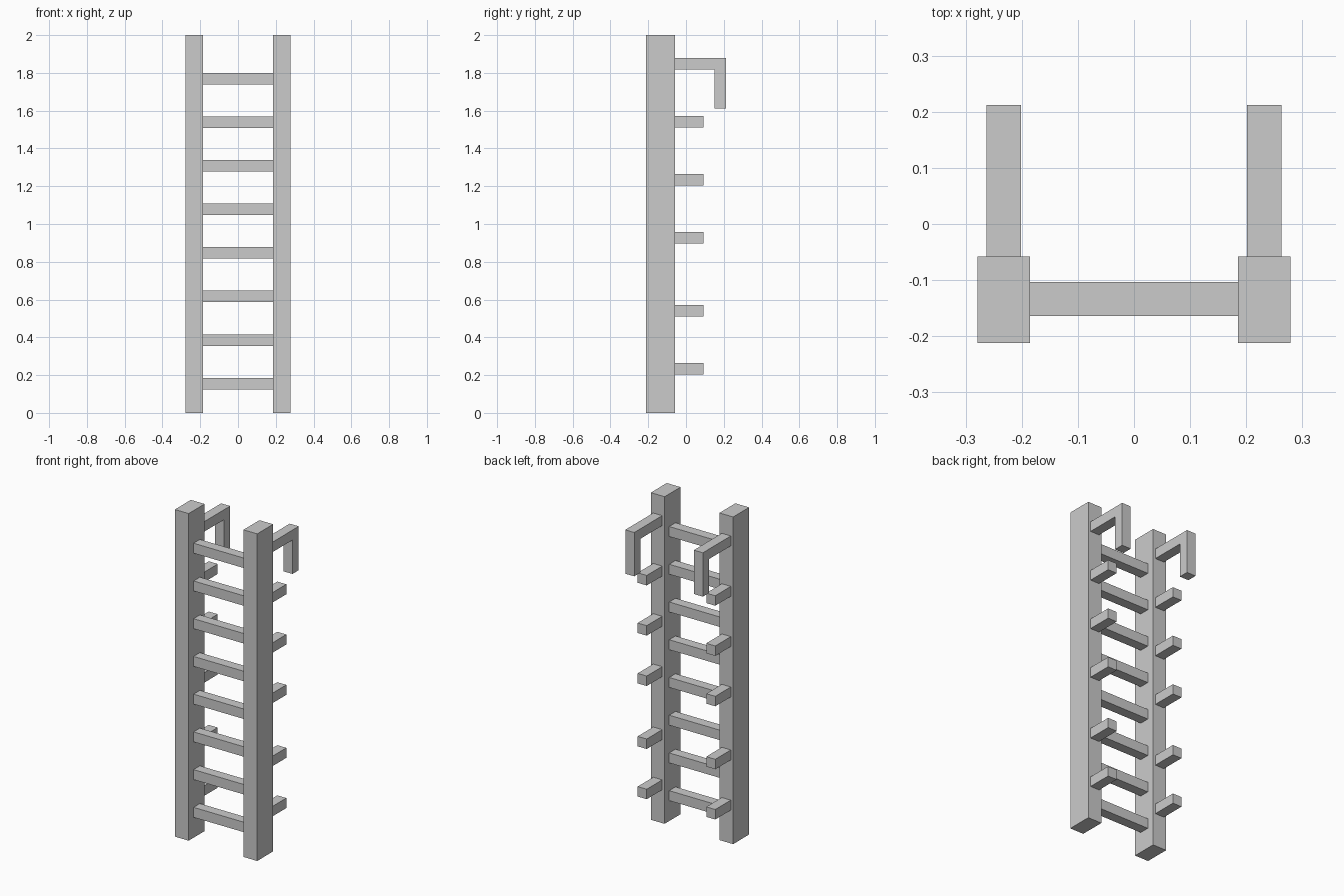
import bpy, bmesh

if "Cube" in bpy.data.objects:
    bpy.data.objects.remove(bpy.data.objects["Cube"])

RAIL_X = 0.232      # centre line of each side rail
BAR = 0.061         # thickness of rungs, pegs and hooks
RAIL_BACK = -0.058  # rear face of the rails


def extrude_x(name, profile, x0, x1):
    """Extrude a (y, z) outline along x between x0 and x1."""
    bm = bmesh.new()
    face = bm.faces.new([bm.verts.new((x0, y, z)) for y, z in profile])
    res = bmesh.ops.extrude_face_region(bm, geom=[face])
    verts = [g for g in res["geom"] if isinstance(g, bmesh.types.BMVert)]
    bmesh.ops.translate(bm, verts=verts, vec=(x1 - x0, 0, 0))
    bmesh.ops.recalc_face_normals(bm, faces=bm.faces)
    mesh = bpy.data.meshes.new(name)
    bm.to_mesh(mesh)
    bm.free()
    obj = bpy.data.objects.new(name, mesh)
    bpy.context.collection.objects.link(obj)
    return obj


def rect(y0, y1, z0, z1):
    return [(y0, z0), (y1, z0), (y1, z1), (y0, z1)]


def pair(name, profile, width):
    """A part on the right rail, mirrored to the left rail."""
    obj = extrude_x(name, profile, RAIL_X - width / 2, RAIL_X + width / 2)
    obj.modifiers.new("mirror", 'MIRROR').use_axis[0] = True
    return obj


# Side rails
pair("side_rails", rect(-0.212, RAIL_BACK, 0, 2), 0.093)

# Rungs between the rails
for i in range(8):
    z = 0.155 + i * 0.2307
    extrude_x(f"rung_{i + 1}", rect(-0.164, -0.103, z - BAR / 2, z + BAR / 2),
              -0.186, 0.186)

# Short stand-off pegs behind the rails
for i, z in enumerate((0.234, 0.541, 0.926, 1.234, 1.541)):
    pair(f"standoff_pegs_{i + 1}",
         rect(RAIL_BACK, 0.092, z - BAR / 2, z + BAR / 2), BAR)

# Downward hooks at the top
pair("top_hooks", [(RAIL_BACK, 1.88), (0.212, 1.88), (0.212, 1.612),
                   (0.151, 1.612), (0.151, 1.819), (RAIL_BACK, 1.819)], BAR)
